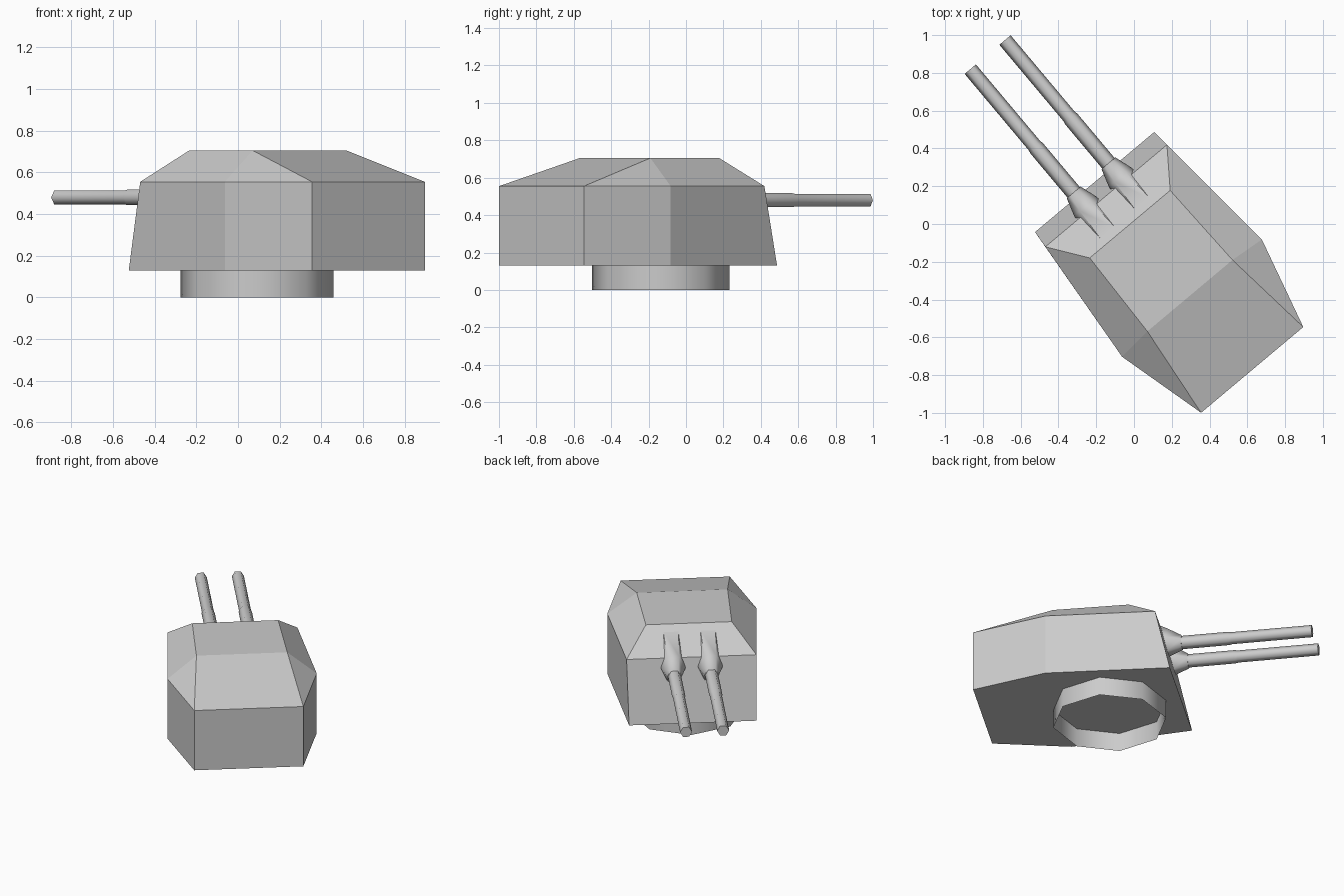
import bpy, bmesh
from math import radians, cos, sin, pi
from mathutils import Matrix

if "Cube" in bpy.data.objects:
    bpy.data.objects.remove(bpy.data.objects["Cube"])

# Turret frame: local +y points along the barrels, swung 40 degrees
FRAME = Matrix.Translation((0.091, -0.135, 0)) @ Matrix.Rotation(radians(40), 4, 'Z')


def add_object(name, bm, smooth=None):
    bmesh.ops.recalc_face_normals(bm, faces=bm.faces)
    bm.transform(FRAME)
    mesh = bpy.data.meshes.new(name)
    bm.to_mesh(mesh)
    bm.free()
    ob = bpy.data.objects.new(name, mesh)
    bpy.context.collection.objects.link(ob)
    if smooth:
        bpy.ops.object.select_all(action='DESELECT')
        ob.select_set(True)
        bpy.context.view_layer.objects.active = ob
        bpy.ops.object.shade_smooth_by_angle(angle=radians(smooth))
    return ob


def loft(bm, rings, caps=True):
    """Skin a list of equal-length point rings."""
    loops = [[bm.verts.new(p) for p in ring] for ring in rings]
    for a, b in zip(loops, loops[1:]):
        n = len(a)
        for i in range(n):
            j = (i + 1) % n
            bm.faces.new((a[i], a[j], b[j], b[i]))
    if caps:
        bm.faces.new(loops[0])
        bm.faces.new(loops[-1])


def hexagon(x, y, half_width, bottom, top):
    """Flat-topped hexagonal section standing across the barrel axis."""
    mid, half = (top + bottom) / 2, (top - bottom) / 2
    return [(x + half_width * cos(k * pi / 3), y,
             mid + half * sin(k * pi / 3) / sin(pi / 3)) for k in range(6)]


# Armoured housing: walls, sloped brow and roof
def mirrored(half, z):
    return [(x, y, z) for x, y in half] + [(-x, y, z) for x, y in reversed(half)]

bm = bmesh.new()
loft(bm, [
    mirrored([(0.412, 0.466), (0.483, -0.336), (0.353, -0.832)], 0.13),
    mirrored([(0.420, 0.371), (0.483, -0.336), (0.353, -0.832)], 0.555),
])
bm.faces.ensure_lookup_table()
bmesh.ops.delete(bm, geom=[bm.faces[-1]], context='FACES_ONLY')
bm.verts.ensure_lookup_table()
fr, mr, rr, rl, ml, fl = bm.verts[6:12]
tfr, tmr, tml, tfl = [bm.verts.new(p) for p in
                      mirrored([(0.278, 0.175), (0.294, -0.319)], 0.705)]
for face in ((fr, mr, tmr, tfr), (fl, ml, tml, tfl), (mr, rr, tmr), (ml, rl, tml),
             (rr, rl, tml, tmr), (fr, fl, tfl, tfr), (tfr, tmr, tml, tfl)):
    bm.faces.new(face)
add_object("turret_housing", bm)

# Open eight-sided mounting ring
bm = bmesh.new()
loft(bm, [[(0.369 * cos(k * pi / 4), 0.369 * sin(k * pi / 4), z) for k in range(8)]
          for z in (0.0, 0.13)], caps=False)
add_object("mounting_ring", bm, 60)

# Twin barrels with their flared sleeves
for side, x in (("left", -0.12), ("right", 0.12)):
    bm = bmesh.new()
    loft(bm, [hexagon(x, y, r, 0.48 - r * 0.866, 0.48 + r * 0.866)
              for y, r in ((0.30, 0.043), (0.80, 0.043), (0.82, 0.039), (1.347, 0.039))])
    add_object(side + "_barrel", bm, 65)

    bm = bmesh.new()
    loft(bm, [hexagon(x, 0.15, 0.10, 0.40, 0.685),
              hexagon(x, 0.213, 0.098, 0.40, 0.674),
              hexagon(x, 0.40, 0.078, 0.405, 0.575),
              hexagon(x, 0.495, 0.048, 0.438, 0.522)])
    add_object(side + "_barrel_sleeve", bm, 65)
